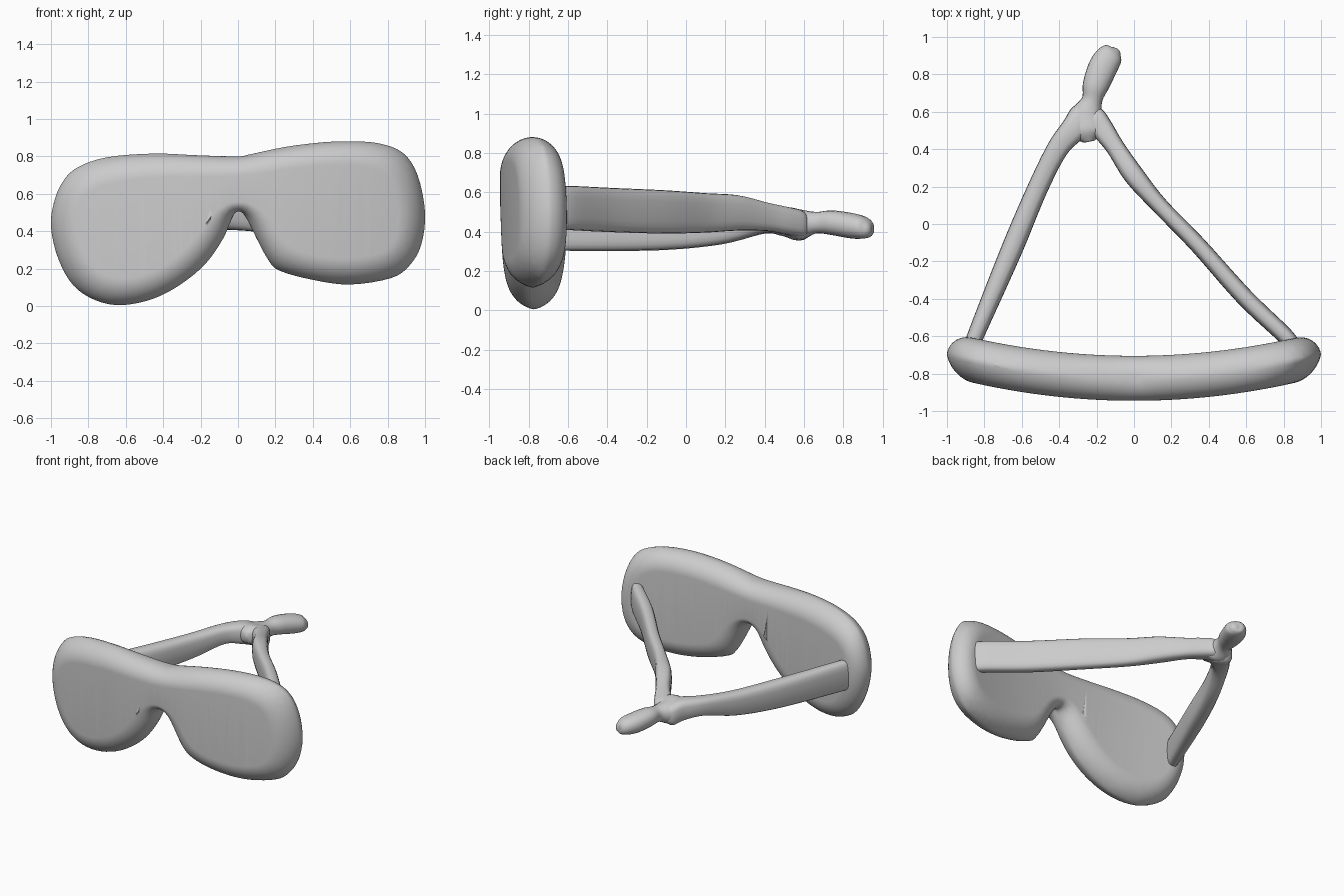
import bpy, bmesh, math
from mathutils import Vector

if "Cube" in bpy.data.objects:
    bpy.data.objects.remove(bpy.data.objects["Cube"])


def spline(pts, steps, closed=False):
    """Catmull-Rom through tuples of any length."""
    n, out = len(pts), []
    for i in range(n if closed else n - 1):
        pick = (lambda k: pts[k % n]) if closed else (lambda k: pts[min(max(k, 0), n - 1)])
        a, b, c, d = (pick(i + k) for k in (-1, 0, 1, 2))
        for s in range(steps):
            t = s / steps
            out.append(tuple(
                0.5 * (2 * q + (r - p) * t + (2 * p - 5 * q + 4 * r - u) * t * t
                       + (3 * q - p - 3 * r + u) * t ** 3)
                for p, q, r, u in zip(a, b, c, d)))
    if not closed:
        out.append(tuple(pts[-1]))
    return out


def skin(rings):
    """Bridge equal rings of points and cap both ends."""
    bm = bmesh.new()
    loops = [[bm.verts.new(p) for p in ring] for ring in rings]
    for a, b in zip(loops, loops[1:]):
        for i in range(len(a)):
            j = (i + 1) % len(a)
            bm.faces.new((a[i], a[j], b[j], b[i]))
    caps = [bm.faces.new(loops[0]), bm.faces.new(loops[-1])]
    bmesh.ops.triangulate(bm, faces=caps)
    bmesh.ops.recalc_face_normals(bm, faces=bm.faces)
    return bm


def finish(name, bm):
    me = bpy.data.meshes.new(name)
    bm.to_mesh(me)
    bm.free()
    ob = bpy.data.objects.new(name, me)
    bpy.context.collection.objects.link(ob)
    for p in me.polygons:
        p.use_smooth = True
    return ob


def arm(name, stations, power=3.0):
    """Loft a rounded section along (x, y, z, width, height) stations."""
    path = spline(stations, 5)
    rings = []
    for i, (x, y, z, w, h) in enumerate(path):
        a, b = path[max(i - 1, 0)], path[min(i + 1, len(path) - 1)]
        side = Vector((b[1] - a[1], a[0] - b[0], 0)).normalized()
        ring = []
        for k in range(20):
            t = math.tau * k / 20
            c, s = math.cos(t), math.sin(t)
            u = math.copysign(abs(c) ** (2 / power), c) * w / 2
            v = math.copysign(abs(s) ** (2 / power), s) * h / 2
            ring.append(Vector((x, y, z + v)) + side * u)
        rings.append(ring)
    return finish(name, skin(rings))


def shrink(ring, dist, passes):
    """Move a clockwise x-z ring inward, relaxing it so corners never fold."""
    n, out = len(ring), []
    for i, p in enumerate(ring):
        d = ring[(i + 1) % n] - ring[i - 1]
        out.append(p + Vector((d.z, 0, -d.x)).normalized() * dist)
    for _ in range(passes):
        out = [out[i] * 0.5 + (out[i - 1] + out[(i + 1) % n]) * 0.25 for i in range(n)]
    return out


# Lens front: one lopsided padded slab with a nose notch
outline = spline([
    (-1, .42), (-.985, .55), (-.94, .66), (-.86, .74), (-.70, .795), (-.45, .815),
    (-.2, .805), (0, .80), (.06, .81), (.25, .85), (.45, .875), (.6, .88), (.75, .87),
    (.88, .82), (.96, .70), (1, .5), (.98, .33), (.92, .22), (.82, .15), (.6, .115),
    (.4, .14), (.22, .19), (.16, .25), (.1, .36), (.05, .46), (0, .52), (-.04, .45),
    (-.08, .36), (-.17, .23), (-.3, .12), (-.45, .04), (-.62, .005), (-.76, .03),
    (-.88, .11), (-.96, .25)], 4, closed=True)
ring, done, half = [Vector((x, 0, z)) for x, z in outline], 0, []
for k in range(13):
    t = math.pi / 2 * k / 12
    inset = 0.115 * (1 - math.cos(t))
    if k:
        ring = shrink(ring, inset - done, 3)
    done = inset
    half.append([Vector((p.x, 0.12 * math.sin(t), p.z)) for p in ring])
front = [[Vector((p.x, -p.y, p.z)) for p in r] for r in half[:0:-1]]
bm = skin(front + half)

# Slice the flat faces so the slab can wrap around the face
for k in range(-18, 19):
    bmesh.ops.bisect_plane(bm, geom=bm.verts[:] + bm.edges[:] + bm.faces[:], dist=1e-5,
                           plane_co=(k * 0.05 + 0.003, 0, 0), plane_no=(1, 0, 0))
for v in bm.verts:
    v.co.y += -0.825 + 0.13 * v.co.x ** 2
finish("lens_front", bm)

# Folded side arms, converging behind the lenses
arm("right_arm", [
    (.85, -.65, .52, .08, .22), (.80, -.59, .52, .09, .225), (.59, -.39, .51, .095, .225),
    (.34, -.11, .50, .09, .22), (.136, .10, .495, .09, .20), (0, .26, .495, .11, .18),
    (-.1, .41, .475, .10, .145), (-.17, .51, .455, .12, .14),
    (-.22, .58, .44, .12, .13), (-.24, .62, .43, .05, .06)])
arm("left_arm", [
    (-.87, -.66, .41, .08, .21), (-.84, -.58, .41, .09, .215), (-.655, -.14, .405, .115, .20),
    (-.52, .18, .42, .11, .17), (-.41, .40, .455, .115, .13), (-.32, .51, .45, .14, .15),
    (-.27, .58, .43, .15, .15), (-.24, .63, .44, .09, .08)])

# Joint and bent ear tip at the crossing
arm("ear_tip", [
    (-.24, .44, .46, .06, .08), (-.25, .50, .455, .20, .14), (-.25, .58, .435, .185, .155),
    (-.225, .66, .445, .11, .11), (-.205, .74, .445, .14, .125), (-.165, .84, .43, .155, .13),
    (-.125, .905, .42, .135, .11), (-.105, .932, .412, .08, .07), (-.10, .942, .41, .02, .02)],
    power=2.2)
